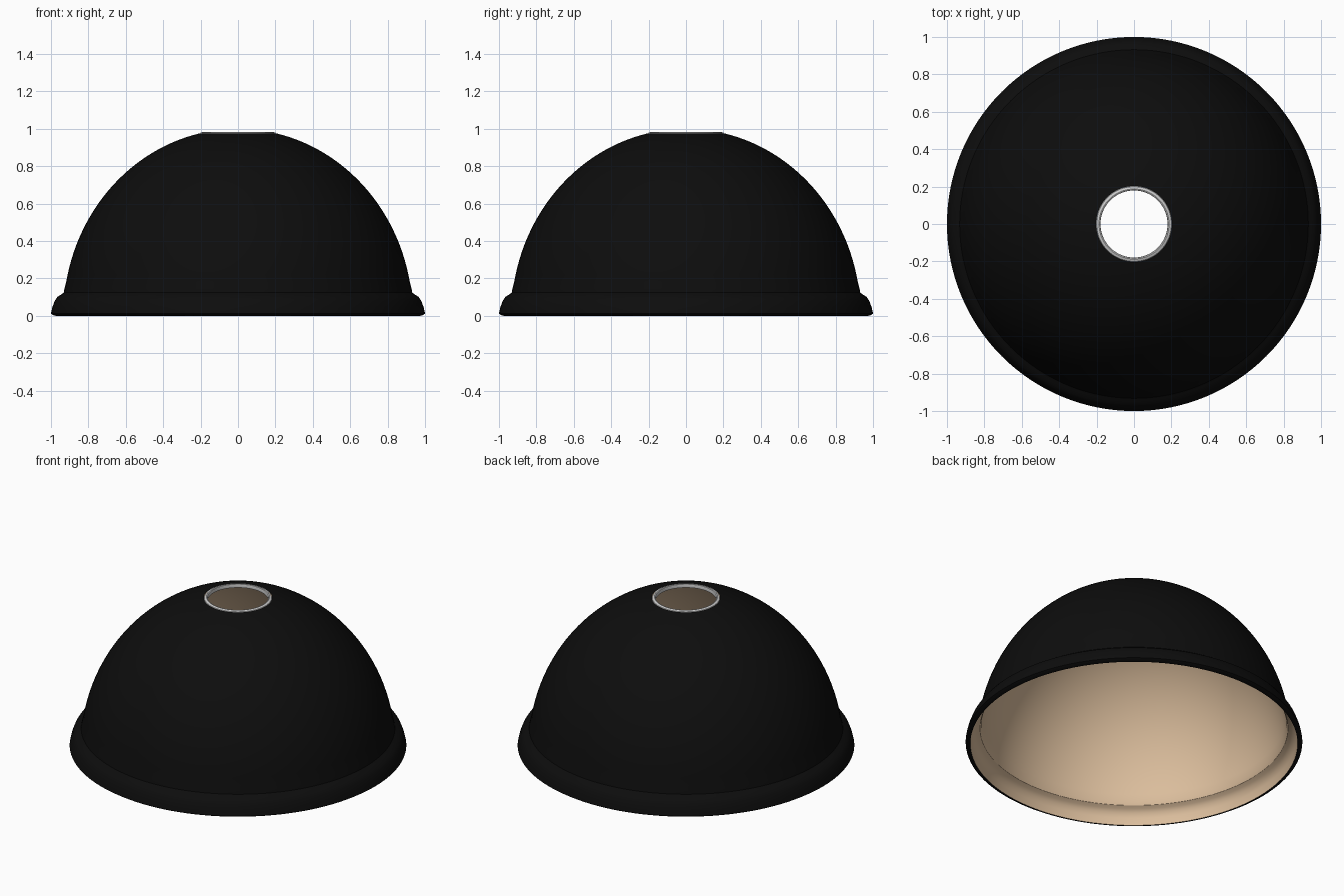
import bpy, bmesh, math

if "Cube" in bpy.data.objects:
    bpy.data.objects.remove(bpy.data.objects["Cube"])


def mat(name, rgb):
    m = bpy.data.materials.new(name)
    m.diffuse_color = (*rgb, 1)
    m.use_nodes = True
    m.node_tree.nodes["Principled BSDF"].inputs["Base Color"].default_value = m.diffuse_color
    return m


black = mat("black enamel", (0.004, 0.004, 0.004))
cream = mat("warm cream lining", (0.72, 0.52, 0.34))
silver = mat("silver trim", (0.6, 0.6, 0.6))
N = 128


def lathe(name, profile, material, closed=False):
    """Revolve (radius, height) points about z; profile runs with outside on its right."""
    bm = bmesh.new()
    rings = [[bm.verts.new((r * math.cos(2 * math.pi * i / N),
                            r * math.sin(2 * math.pi * i / N), z)) for i in range(N)]
             for r, z in profile]
    pairs = list(zip(rings, rings[1:])) + ([(rings[-1], rings[0])] if closed else [])
    for a, b in pairs:
        for i in range(N):
            j = (i + 1) % N
            bm.faces.new((a[i], a[j], b[j], b[i]))
    me = bpy.data.meshes.new(name)
    bm.to_mesh(me)
    bm.free()
    me.materials.append(material)
    ob = bpy.data.objects.new(name, me)
    bpy.context.collection.objects.link(ob)
    bpy.context.view_layer.objects.active = ob
    ob.select_set(True)
    bpy.ops.object.shade_smooth_by_angle(angle=math.radians(35))
    ob.select_set(False)
    return ob


def dome(a, h, r_top, z_low, steps=28):
    """Slightly full elliptical arc from the flared rim up to the hole."""
    t0, t1 = math.asin(z_low / h), math.acos(r_top / a)
    return [(a * math.cos(t0 + (t1 - t0) * k / steps),
             h * math.sin(t0 + (t1 - t0) * k / steps)) for k in range(steps + 1)]


# outer shell: bottom lip, flared rim, dome
lathe("shade_outer",
      [(0.972, 0.0), (0.985, 0.002), (1.0, 0.012), (0.993, 0.045), (0.98, 0.08), (0.965, 0.102),
       (0.945, 0.114), (0.932, 0.124), (0.928, 0.145)] + dome(0.934, 1.0, 0.203, 0.18), black)

# inner lining, following the outer shell
inner = [(0.972, 0.0), (0.965, 0.045), (0.953, 0.075), (0.935, 0.092),
         (0.915, 0.104), (0.907, 0.122)] + dome(0.912, 0.979, 0.18, 0.17)
lathe("shade_lining", inner[::-1], cream)

# metal trim round the top hole
lathe("top_ring", [(0.203, 0.972), (0.2, 0.979), (0.187, 0.984), (0.181, 0.982),
                   (0.179, 0.975), (0.18, 0.96)], silver)
